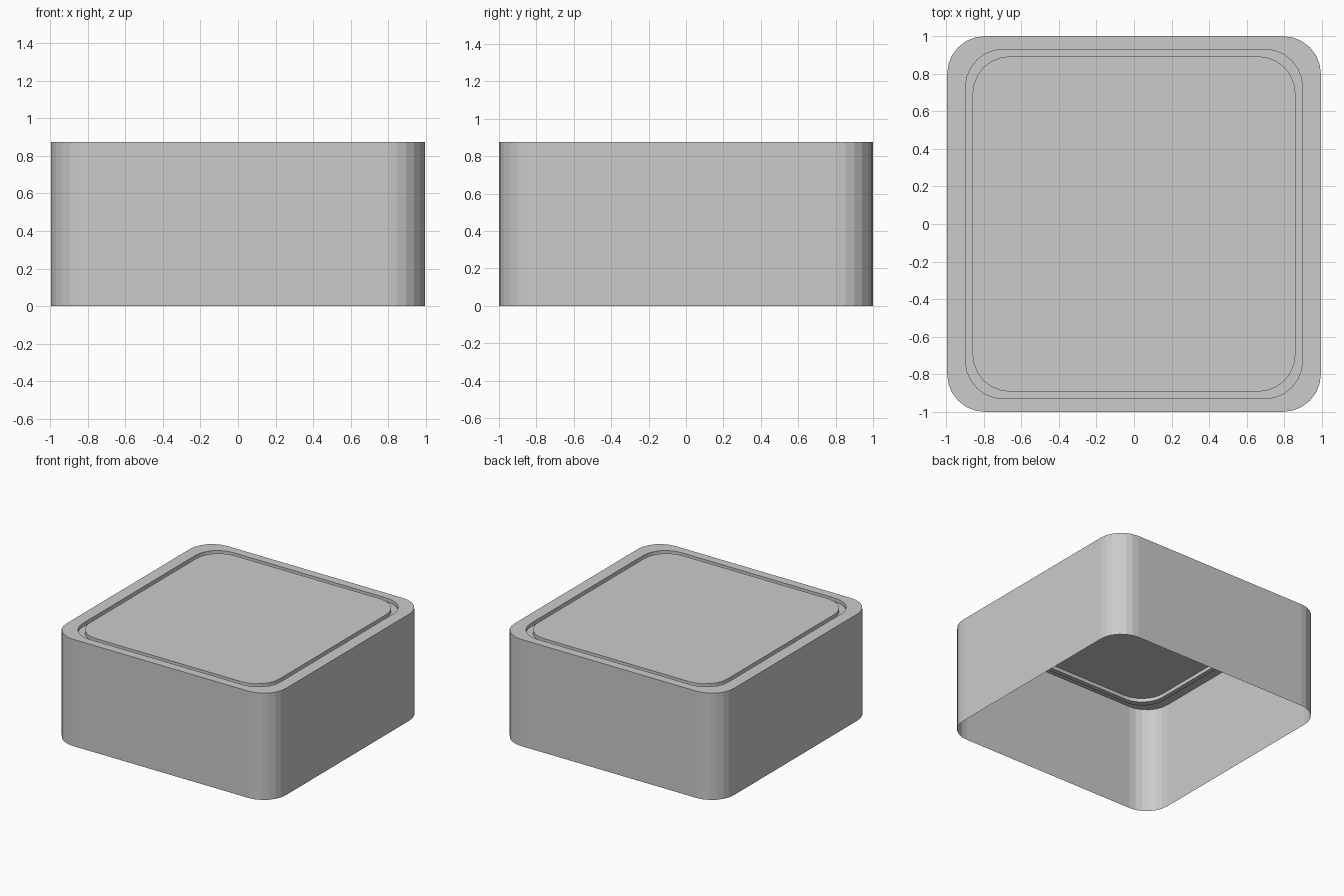
import bpy
import bmesh
from math import cos, sin, pi

if "Cube" in bpy.data.objects:
    bpy.data.objects.remove(bpy.data.objects["Cube"], do_unlink=True)

HEIGHT = 0.875
GROOVE_FLOOR = HEIGHT - 0.03
RADIUS = 0.2
STEPS = 6

grey = bpy.data.materials.new("plain grey")
grey.use_nodes = True
colour = (0.6, 0.6, 0.6, 1)
grey.diffuse_color = colour
grey.node_tree.nodes["Principled BSDF"].inputs["Base Color"].default_value = colour


def rounded_loop(bm, half_x, half_y, z):
    """Ring of vertices around a rectangle with rounded corners."""
    ring = []
    for corner, (sx, sy) in enumerate([(1, 1), (-1, 1), (-1, -1), (1, -1)]):
        for step in range(STEPS + 1):
            a = (corner + step / STEPS) * pi / 2
            ring.append(bm.verts.new((sx * (half_x - RADIUS) + RADIUS * cos(a),
                                      sy * (half_y - RADIUS) + RADIUS * sin(a), z)))
    return ring


def bridge(bm, lower, upper):
    n = len(lower)
    for i in range(n):
        j = (i + 1) % n
        bm.faces.new((lower[i], lower[j], upper[j], upper[i]))


# Thin open-bottomed cover: side walls, rim, groove and raised centre panel
bm = bmesh.new()
sections = [
    (0.995, 1.0, 0),
    (0.995, 1.0, HEIGHT),
    (0.897, 0.93, HEIGHT),
    (0.897, 0.93, GROOVE_FLOOR),
    (0.86, 0.893, GROOVE_FLOOR),
    (0.86, 0.893, HEIGHT),
]
rings = [rounded_loop(bm, *s) for s in sections]
for lower, upper in zip(rings, rings[1:]):
    bridge(bm, lower, upper)
bm.faces.new(rings[-1])

mesh = bpy.data.meshes.new("box_cover")
bm.to_mesh(mesh)
bm.free()
mesh.materials.append(grey)
cover = bpy.data.objects.new("box_cover", mesh)
bpy.context.collection.objects.link(cover)
